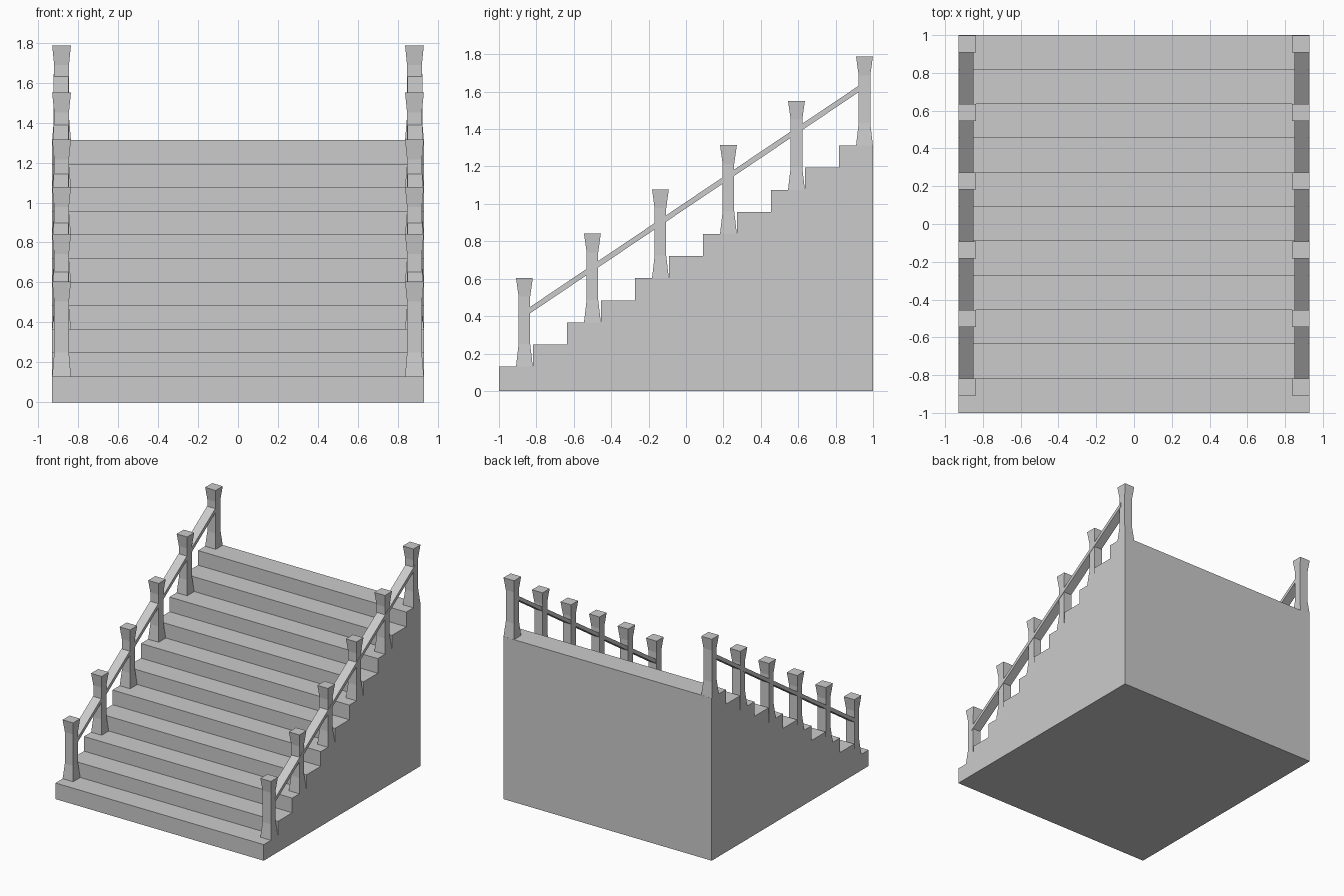
import bpy, bmesh

if "Cube" in bpy.data.objects:
    bpy.data.objects.remove(bpy.data.objects["Cube"])

STEPS, HALF_W = 11, 0.93
TREAD, RISE, FIRST = 2 / 11, 0.1182, 0.13
POST_X = 0.883


def make_object(name, bm):
    bmesh.ops.recalc_face_normals(bm, faces=bm.faces)
    mesh = bpy.data.meshes.new(name)
    bm.to_mesh(mesh)
    bm.free()
    obj = bpy.data.objects.new(name, mesh)
    bpy.context.collection.objects.link(obj)
    return obj


def extrude_side_profile(name, points, x0, x1):
    """Extrude a (y, z) outline along x."""
    bm = bmesh.new()
    face = bm.faces.new([bm.verts.new((x0, y, z)) for y, z in points])
    ext = bmesh.ops.extrude_face_region(bm, geom=[face])
    verts = [v for v in ext["geom"] if isinstance(v, bmesh.types.BMVert)]
    bmesh.ops.translate(bm, verts=verts, vec=(x1 - x0, 0, 0))
    return make_object(name, bm)


def make_post(name, x, y, z):
    """Square post with flared foot and cap."""
    sections = [(0, .047, .045), (.12, .037, .031), (.375, .037, .031), (.475, .047, .045)]
    bm = bmesh.new()
    rings = [[bm.verts.new((x + sx * hx, y + sy * hy, z + h))
              for sx, sy in ((-1, -1), (1, -1), (1, 1), (-1, 1))]
             for h, hx, hy in sections]
    for a, b in zip(rings, rings[1:]):
        for i in range(4):
            j = (i + 1) % 4
            bm.faces.new((a[i], a[j], b[j], b[i]))
    bm.faces.new(rings[0])
    bm.faces.new(rings[-1])
    return make_object(name, bm)


# Solid staircase
outline = [(-1, 0)]
for i in range(STEPS):
    z = FIRST + RISE * i
    outline += [(-1 + TREAD * i, z), (-1 + TREAD * (i + 1), z)]
outline.append((1, 0))
extrude_side_profile("staircase", outline, -HALF_W, HALF_W)

# Posts on every second step, and a sloping rail on each side
for side, label in ((-1, "left"), (1, "right")):
    for k in range(6):
        make_post(f"{label}_post_{k + 1}", side * POST_X,
                  -0.864 + 2 * TREAD * k, FIRST + 2 * RISE * k)
    rail = [(-0.85, 0.404), (0.94, 1.609), (0.94, 1.643), (-0.85, 0.438)]
    cx = side * 0.886
    extrude_side_profile(f"{label}_rail", rail, cx - 0.037, cx + 0.037)
